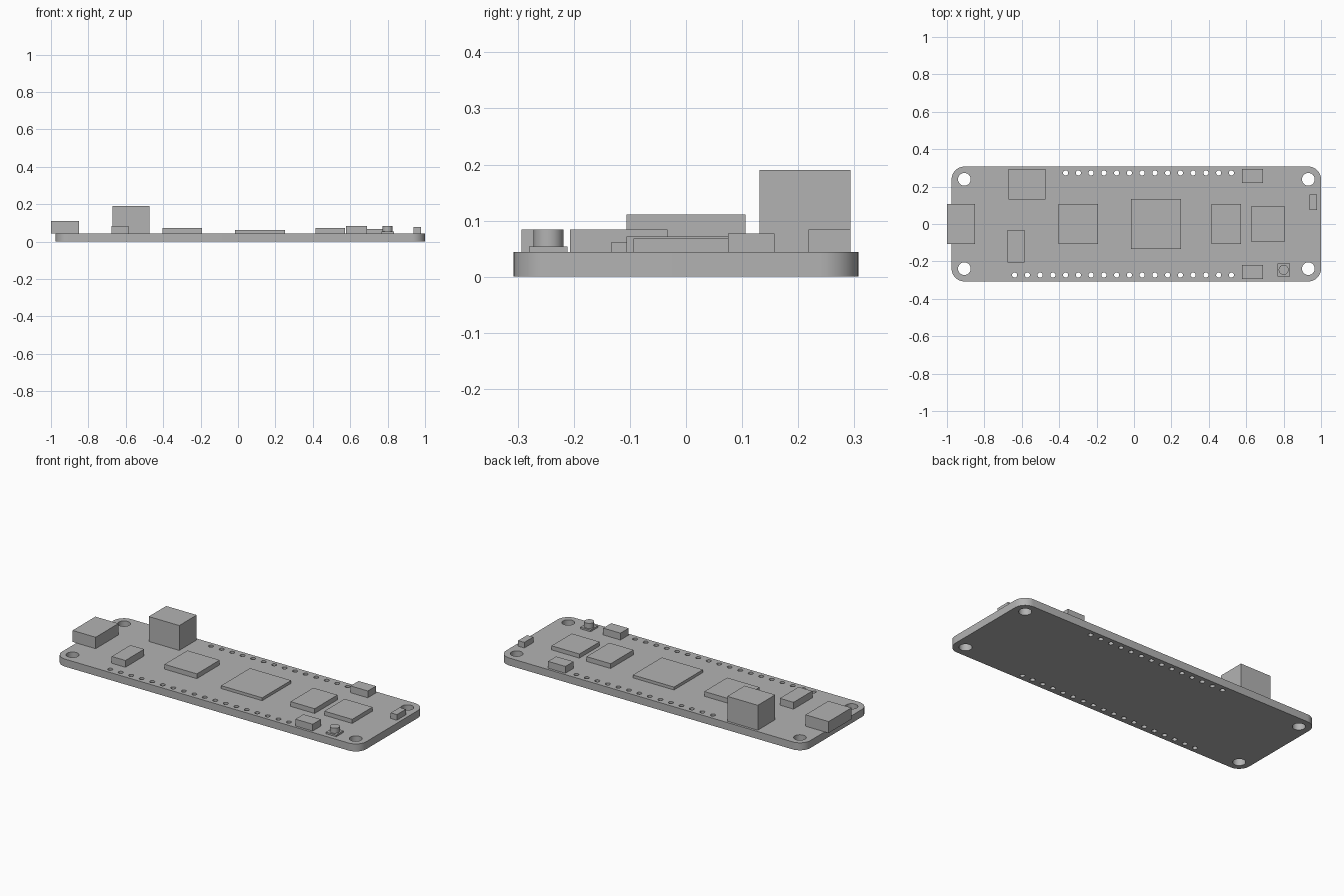
import bpy
import bmesh
from math import cos, sin, pi, radians
from mathutils import Vector

cube = bpy.data.objects.get("Cube")
if cube:
    bpy.data.objects.remove(cube, do_unlink=True)

grey = bpy.data.materials.new("plain_grey")
grey.use_nodes = True
GREY = (0.45, 0.45, 0.45, 1)
grey.diffuse_color = GREY
grey.node_tree.nodes["Principled BSDF"].inputs["Base Color"].default_value = GREY

BOARD_TOP = 0.044
PITCH = 0.0682
X0, X1, HALF_Y, CORNER = -0.975, 1.0, 0.307, 0.068


def finish(bm, name, smooth=False):
    bmesh.ops.recalc_face_normals(bm, faces=bm.faces)
    mesh = bpy.data.meshes.new(name)
    bm.to_mesh(mesh)
    bm.free()
    mesh.materials.append(grey)
    obj = bpy.data.objects.new(name, mesh)
    bpy.context.collection.objects.link(obj)
    if smooth:
        bpy.ops.object.select_all(action='DESELECT')
        obj.select_set(True)
        bpy.context.view_layer.objects.active = obj
        bpy.ops.object.shade_smooth_by_angle(angle=radians(35))
    return obj


def arc(cx, cy, r, start, sweep, n):
    return [(cx + r * cos(start + sweep * i / n),
             cy + r * sin(start + sweep * i / n)) for i in range(n + 1)]


def box(name, x0, x1, y0, y1, top, bottom=BOARD_TOP):
    bm = bmesh.new()
    bmesh.ops.create_cube(bm, size=1)
    size = Vector((x1 - x0, y1 - y0, top - bottom))
    centre = Vector((x0 + x1, y0 + y1, top + bottom)) / 2
    bmesh.ops.scale(bm, vec=size, verts=bm.verts)
    bmesh.ops.translate(bm, vec=centre, verts=bm.verts)
    return finish(bm, name)


# Circuit board: rounded outline, mounting holes and two rows of pin holes
left, right, side = X0 + CORNER, X1 - CORNER, HALF_Y - CORNER
corners = [(right, side), (left, side), (left, -side), (right, -side)]
outline = []
for i, (cx, cy) in enumerate(corners):
    outline += arc(cx, cy, CORNER, i * pi / 2, pi / 2, 12)
loops = [outline]
loops += [arc(cx, cy, 0.034, 0, 2 * pi, 32)[:-1] for cx, cy in corners]
for count, y in ((14, 0.273), (18, -0.273)):
    for i in range(count):
        loops.append(arc(0.521 - PITCH * i, y, 0.0137, 0, 2 * pi, 20)[:-1])

bm = bmesh.new()
for loop in loops:
    verts = [bm.verts.new((x, y, 0)) for x, y in loop]
    for a, b in zip(verts, verts[1:] + verts[:1]):
        bm.edges.new((a, b))
bmesh.ops.triangle_fill(bm, edges=bm.edges[:], use_beauty=True, normal=(0, 0, 1))
grown = bmesh.ops.extrude_face_region(bm, geom=bm.faces[:], use_keep_orig=True)
bmesh.ops.translate(bm, vec=(0, 0, BOARD_TOP),
                    verts=[g for g in grown["geom"] if isinstance(g, bmesh.types.BMVert)])
finish(bm, "circuit_board", smooth=True)

# Connectors
box("usb_socket", -1.0, -0.85, -0.106, 0.106, 0.111)
box("battery_socket", -0.671, -0.473, 0.131, 0.293, 0.19)
box("debug_header", -0.675, -0.586, -0.207, -0.033, 0.084)

# Chips
box("power_chip", -0.403, -0.193, -0.106, 0.106, 0.072)
box("main_processor", -0.016, 0.251, -0.134, 0.134, 0.061)
box("memory_chip", 0.415, 0.572, -0.106, 0.106, 0.072)
box("radio_chip", 0.626, 0.807, -0.094, 0.094, 0.068)

# Push buttons and status light
box("left_button", 0.578, 0.69, 0.218, 0.293, 0.084)
box("right_button", 0.578, 0.69, -0.293, -0.218, 0.084)
box("status_light", 0.939, 0.979, 0.075, 0.158, 0.077)

# Antenna connector: square base with a round post
box("antenna_base", 0.767, 0.834, -0.28, -0.211, 0.054)
bm = bmesh.new()
bmesh.ops.create_cone(bm, cap_ends=True, segments=32, radius1=0.0265, radius2=0.0265,
                      depth=0.03)
bmesh.ops.translate(bm, vec=(0.8, -0.245, 0.069), verts=bm.verts)
finish(bm, "antenna_post", smooth=True)
